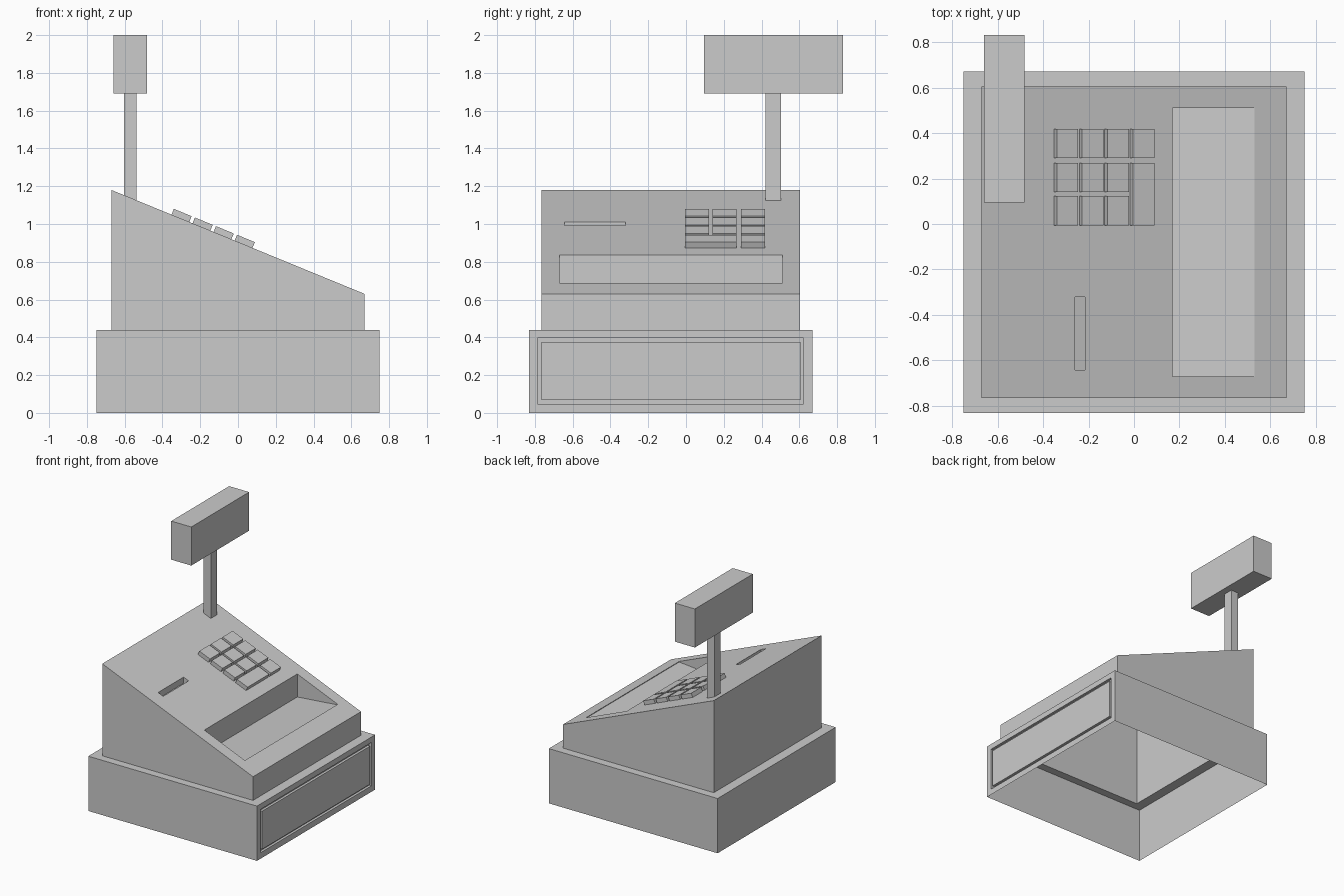
import bpy, bmesh, math
from mathutils import Matrix, Vector

if "Cube" in bpy.data.objects:
    bpy.data.objects.remove(bpy.data.objects["Cube"])


def finish(name, bm):
    me = bpy.data.meshes.new(name)
    bm.to_mesh(me)
    bm.free()
    ob = bpy.data.objects.new(name, me)
    bpy.context.collection.objects.link(ob)
    return ob


def slope_z(x):
    """Height of the sloping top panel."""
    return 1.18 + (x + 0.67) * (0.63 - 1.18) / 1.34


TILT = math.atan2(0.55, 1.34)


def push(bm, face, place):
    """Extrude one face and put its new corners where place(co) says."""
    face = bmesh.ops.extrude_discrete_faces(bm, faces=[face])["faces"][0]
    for v in face.verts:
        v.co = place(v.co.copy())
    return face


def pick(bm, point, normal):
    """Rectangular face over/under the given x, y facing along normal."""
    bm.normal_update()
    for f in bm.faces:
        xs = [v.co.x for v in f.verts]
        ys = [v.co.y for v in f.verts]
        if (f.normal.dot(normal) > 0.8 and min(xs) - 1e-4 <= point[0] <= max(xs) + 1e-4
                and min(ys) <= point[1] <= max(ys)):
            return f


def carve(bm, x0, x1, y0, y1, floor):
    """Cut a rectangle out of the top panel and sink it to floor(x)."""
    mid = ((x0 + x1) / 2, (y0 + y1) / 2)
    for co, no in (((x0, 0, 0), (1, 0, 0)), ((x1, 0, 0), (1, 0, 0)),
                   ((0, y0, 0), (0, 1, 0)), ((0, y1, 0), (0, 1, 0))):
        f = pick(bm, mid, Vector((0, 0, 1)))
        bmesh.ops.bisect_plane(bm, geom=[f, *f.edges, *f.verts], dist=1e-5,
                               plane_co=co, plane_no=no)
    push(bm, pick(bm, mid, Vector((0, 0, 1))), lambda c: Vector((c.x, c.y, floor(c.x))))


# Housing: one shell, open underneath, stepping from base to sloped body
bm = bmesh.new()
f = bm.faces.new([bm.verts.new(c) for c in
                  ((-0.75, -0.83, 0), (0.75, -0.83, 0), (0.75, 0.67, 0), (-0.75, 0.67, 0))])
f.normal_update()
f = push(bm, f, lambda c: Vector((c.x, c.y, 0.44)))
f = push(bm, f, lambda c: Vector((math.copysign(0.67, c.x), 0.604 if c.y > 0 else -0.766, 0.44)))
f = push(bm, f, lambda c: Vector((c.x, c.y, slope_z(c.x))))

# Receipt tray and card slot
carve(bm, 0.17, 0.53, -0.67, 0.51, lambda x: 0.65 + (x - 0.17) * 0.09)
carve(bm, -0.26, -0.215, -0.643, -0.32, lambda x: slope_z(x) - 0.05)

# Drawer front outlined by a groove
f = pick(bm, (0.75, -0.08), Vector((1, 0, 0)))
for x, y0, y1, z0, z1 in ((0.75, -0.786, 0.623, 0.048, 0.396),
                          (0.73, -0.786, 0.623, 0.048, 0.396),
                          (0.73, -0.765, 0.605, 0.068, 0.374),
                          (0.75, -0.765, 0.605, 0.068, 0.374)):
    f = push(bm, f, lambda c: Vector((x, y1 if c.y > 0 else y0, z1 if c.z > 0.22 else z0)))
bmesh.ops.recalc_face_normals(bm, faces=bm.faces)
finish("register_housing", bm)


def box(name, lo, hi, on_slope=False):
    lo, hi = Vector(lo), Vector(hi)
    bm = bmesh.new()
    bmesh.ops.create_cube(bm, size=1, matrix=Matrix.Translation((lo + hi) / 2)
                          @ Matrix.Diagonal((*(hi - lo), 1)))
    if on_slope:
        for v in bm.verts:
            if v.co.z < (lo.z + hi.z) / 2:
                v.co.z = slope_z(v.co.x)
    return finish(name, bm)


# Customer display on its pole
box("display_pole", (-0.603, 0.422, 1.12), (-0.537, 0.502, 1.69), on_slope=True)
box("customer_display", (-0.66, 0.095, 1.69), (-0.482, 0.83, 2.0))

# Keypad lying on the slope; the last column has one double-length key
rows = [(-0.006, 0.123), (0.141, 0.268), (0.29, 0.417)]
for col in range(4):
    spans = rows if col < 3 else [(rows[0][0], rows[1][1]), rows[2]]
    for n, (y0, y1) in enumerate(spans):
        x = -0.305 + col * 0.1115
        bm = bmesh.new()
        bmesh.ops.create_cube(
            bm, size=1,
            matrix=Matrix.Translation((x, (y0 + y1) / 2, slope_z(x)))
            @ Matrix.Rotation(TILT, 4, 'Y') @ Matrix.Translation((0, 0, 0.0165))
            @ Matrix.Diagonal((0.102, y1 - y0, 0.033, 1)))
        finish(f"key_{col + 1}_{n + 1}", bm)
